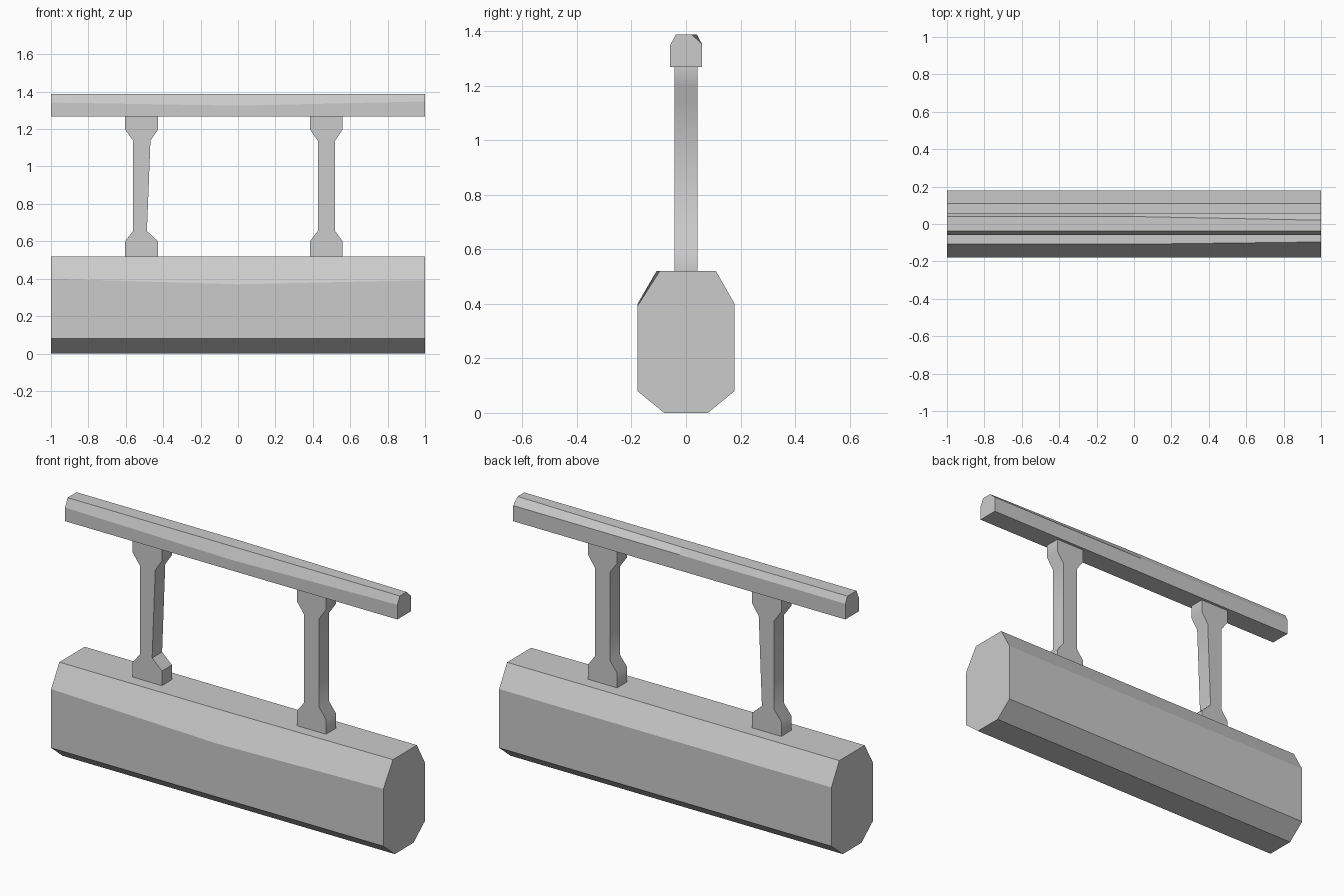
import bpy
import bmesh
from math import radians

if "Cube" in bpy.data.objects:
    bpy.data.objects.remove(bpy.data.objects["Cube"])


def make_object(name, rings):
    """Loft matching closed rings of points and cap both ends."""
    bm = bmesh.new()
    loops = [[bm.verts.new(p) for p in ring] for ring in rings]
    n = len(loops[0])
    for a, b in zip(loops, loops[1:]):
        for i in range(n):
            j = (i + 1) % n
            bm.faces.new((a[i], a[j], b[j], b[i]))
    bm.faces.new(loops[0][::-1])
    bm.faces.new(loops[-1])
    bmesh.ops.recalc_face_normals(bm, faces=bm.faces)
    mesh = bpy.data.meshes.new(name)
    bm.to_mesh(mesh)
    bm.free()
    obj = bpy.data.objects.new(name, mesh)
    bpy.context.collection.objects.link(obj)
    return obj


# Lower beam: octagonal section with a worn front upper chamfer
def beam_ring(x, front_z, front_y):
    section = [(-0.08, 0), (0.08, 0), (0.178, 0.08), (0.178, 0.40),
               (0.11, 0.52), (front_y, 0.52), (-0.178, front_z), (-0.178, 0.08)]
    return [(x, y, z) for y, z in section]


make_object("base_beam", [beam_ring(-1, 0.40, -0.108),
                          beam_ring(0, 0.37, -0.108),
                          beam_ring(1, 0.392, -0.096)])


# Top rail: chamfered upper corners, uneven along the length
def rail_ring(x, front_z, back_y):
    section = [(-0.058, 1.268), (0.058, 1.268), (0.058, 1.353),
               (back_y, 1.388), (-0.037, 1.388), (-0.058, front_z)]
    return [(x, y, z) for y, z in section]


make_object("top_rail", [rail_ring(-1, 1.342, 0.04),
                         rail_ring(0, 1.325, 0.04),
                         rail_ring(1, 1.348, 0.02)])


# Posts: flared feet and heads, the left one with a tapered inner side
def post(name, cx, right_low, right_high):
    left = [(-0.088, 0.52), (-0.088, 0.60), (-0.045, 0.655),
            (-0.045, 1.138), (-0.088, 1.198), (-0.088, 1.268)]
    right = [(0.088, 1.268), (0.088, 1.198), (right_high, 1.138),
             (right_low, 0.655), (0.088, 0.60), (0.088, 0.52)]
    rings = [[(cx + x, y, z) for x, z in left + right] for y in (-0.043, 0.043)]
    obj = make_object(name, rings)
    bpy.ops.object.select_all(action='DESELECT')
    obj.select_set(True)
    bpy.context.view_layer.objects.active = obj
    bpy.ops.object.shade_smooth_by_angle(angle=radians(46))


post("left_post", -0.516, 0.029, 0.048)
post("right_post", 0.472, 0.047, 0.047)
